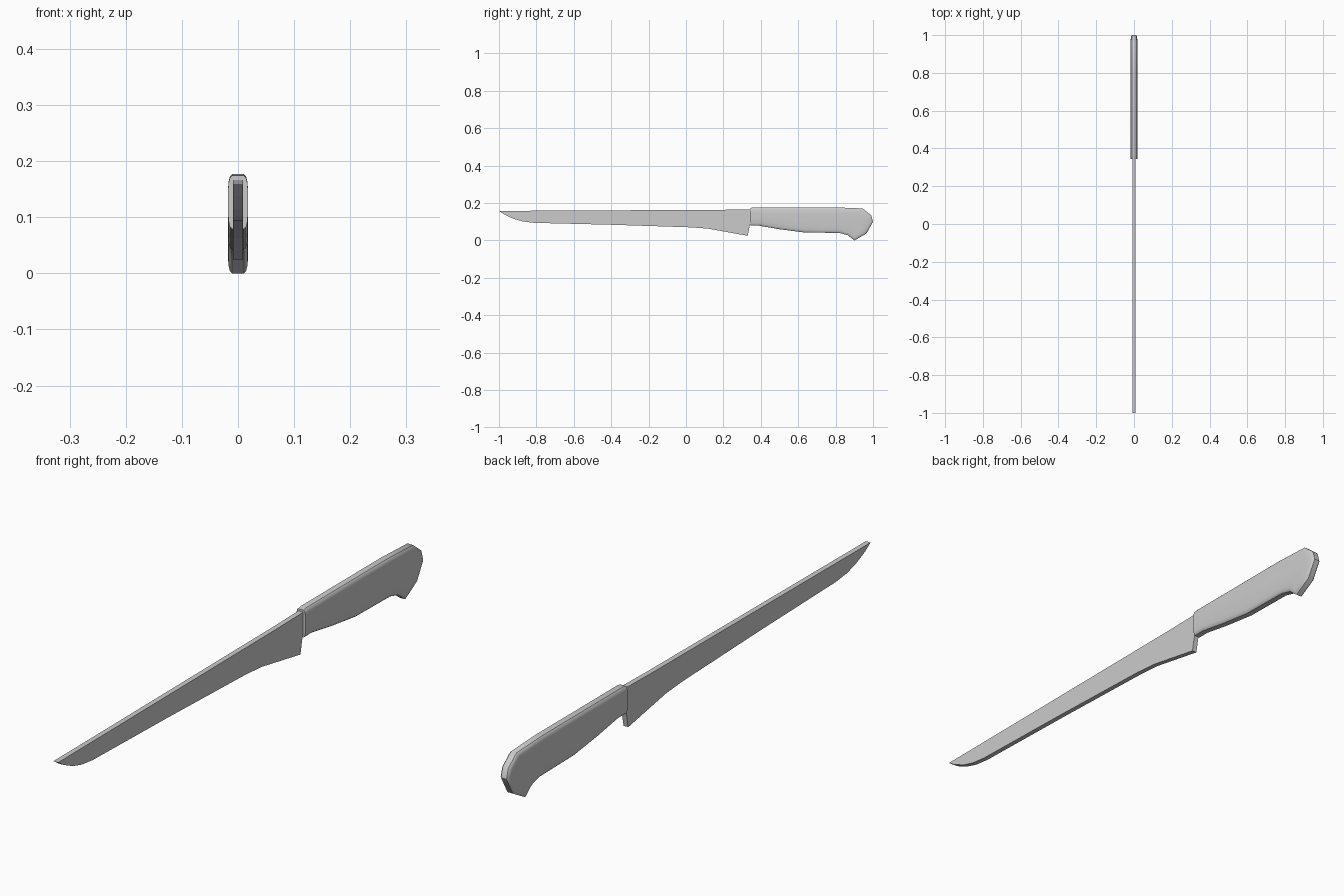
import bpy, bmesh, math
from mathutils import Vector

if "Cube" in bpy.data.objects:
    bpy.data.objects.remove(bpy.data.objects["Cube"])


def inset(profile, d, front_y=None):
    """Move a counter-clockwise (y, z) outline inwards; points on front_y keep their y."""
    pts = [Vector(p) for p in profile]
    out = []
    for i, p in enumerate(pts):
        a = (p - pts[i - 1]).normalized()
        b = (pts[(i + 1) % len(pts)] - p).normalized()
        n = (Vector((-a.y, a.x)) + Vector((-b.y, b.x))).normalized()
        q = p + n * d
        if front_y is not None and abs(p.x - front_y) < 1e-5:
            q = Vector((p.x, p.y + math.copysign(d, n.y)))
        out.append(q)
    return out


def slab(name, layers):
    """Skin a stack of (x, outline) layers and cap both ends."""
    bm = bmesh.new()
    rings = [[bm.verts.new((x, p[0], p[1])) for p in prof] for x, prof in layers]
    for r, s in zip(rings, rings[1:]):
        for i in range(len(r)):
            j = (i + 1) % len(r)
            bm.faces.new((r[i], r[j], s[j], s[i]))
    bm.faces.new(rings[0])
    bm.faces.new(rings[-1])
    bmesh.ops.recalc_face_normals(bm, faces=bm.faces)
    mesh = bpy.data.meshes.new(name)
    bm.to_mesh(mesh)
    bm.free()
    ob = bpy.data.objects.new(name, mesh)
    bpy.context.collection.objects.link(ob)
    return ob


# blade: flat plate of constant thickness, tang running into the handle
blade_profile = [(-1, .158), (-.97, .138), (-.92, .115), (-.87, .101), (-.81, .094),
                 (-.4, .084), (.03, .07), (.12, .063), (.33, .025), (.342, .085),
                 (.37, .09), (.37, .167), (.2, .164), (-.4, .161)]
slab("blade", [(-.009, blade_profile), (.009, blade_profile)])

# handle: hooked grip with rounded edges and a flat front end
FRONT = .345
handle_profile = [(FRONT, .079), (.39, .079), (.5, .06), (.63, .043), (.82, .04),
                  (.865, .028), (.9, 0), (.965, .037), (1, .1), (.99, .135),
                  (.945, .171), (.8, .177), (.36, .177), (FRONT, .174)]
half = [(.0105, 0), (.0145, .004), (.0167, .013), (.0182, .032)]
layers = [(x, inset(handle_profile, d, FRONT)) for x, d in half]
handle = slab("handle", [(-x, p) for x, p in reversed(layers)] + layers)

bpy.context.view_layer.objects.active = handle
handle.select_set(True)
bpy.ops.object.shade_smooth_by_angle(angle=math.radians(40))
